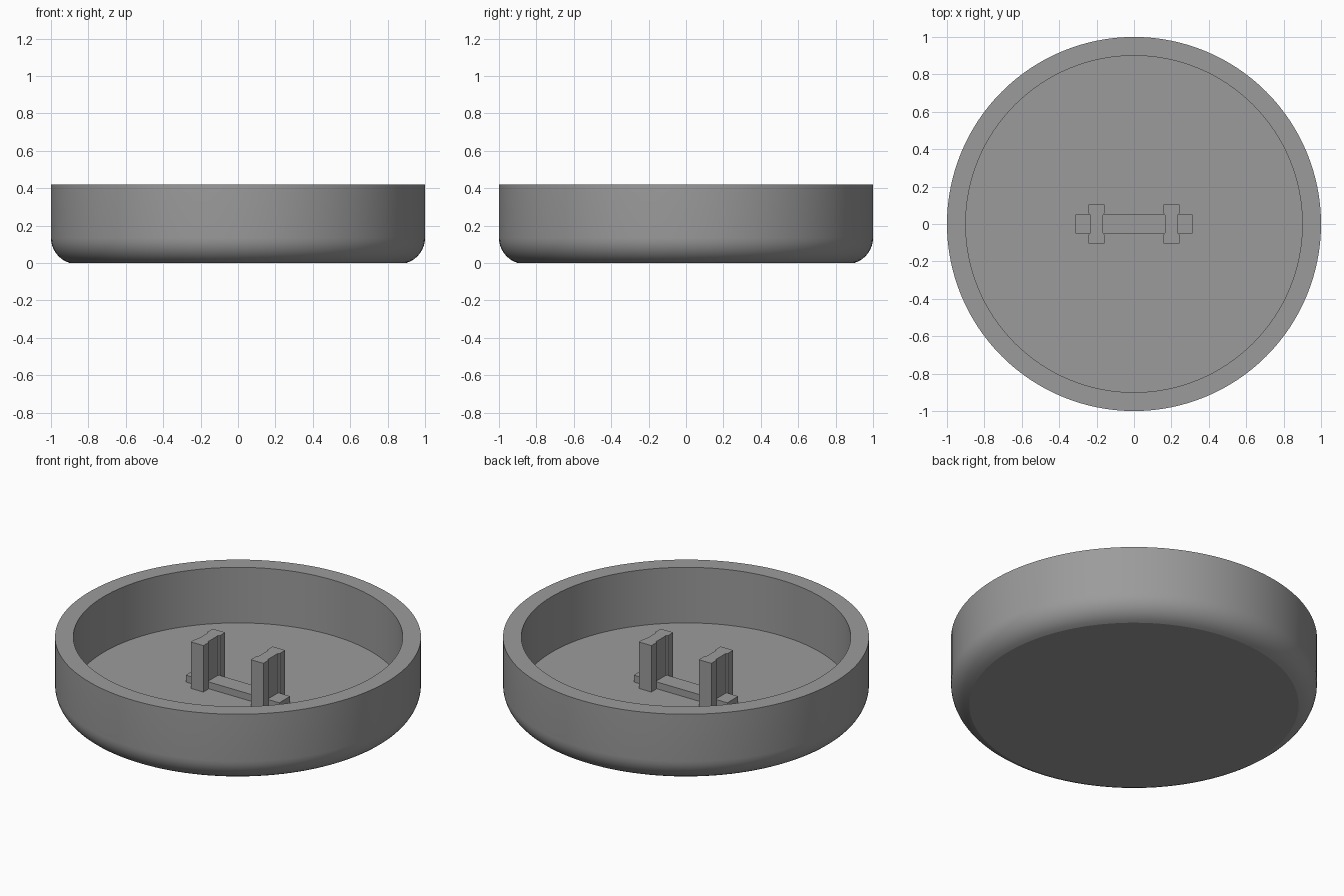
import bpy, bmesh, math

if "Cube" in bpy.data.objects:
    bpy.data.objects.remove(bpy.data.objects["Cube"])

FLOOR = 0.085
grey = bpy.data.materials.new("mid_grey")
grey.diffuse_color = (0.33, 0.33, 0.33, 1)
grey.use_nodes = True
grey.node_tree.nodes["Principled BSDF"].inputs["Base Color"].default_value = grey.diffuse_color


def add_object(name, bm):
    bmesh.ops.recalc_face_normals(bm, faces=bm.faces)
    mesh = bpy.data.meshes.new(name)
    bm.to_mesh(mesh)
    bm.free()
    obj = bpy.data.objects.new(name, mesh)
    bpy.context.collection.objects.link(obj)
    mesh.materials.append(grey)
    return obj


def prism(name, outline, z0, z1):
    bm = bmesh.new()
    face = bm.faces.new([bm.verts.new((x, y, z0)) for x, y in outline])
    top = bmesh.ops.extrude_face_region(bm, geom=[face])["geom"]
    verts = [v for v in top if isinstance(v, bmesh.types.BMVert)]
    bmesh.ops.translate(bm, verts=verts, vec=(0, 0, z1 - z0))
    return add_object(name, bm)


# Round shell: a profile with a rounded lower edge, spun about z
R_ARC, H_ARC, STEPS = 0.141, 0.135, 8
end = math.acos((R_ARC - 0.1) / R_ARC)
profile = [(0, FLOOR), (0.9, FLOOR), (0.9, 0.42), (1, 0.42)]
for i in range(STEPS + 1):
    a = end * i / STEPS
    profile.append((1 - R_ARC + R_ARC * math.cos(a), H_ARC - R_ARC * math.sin(a)))
profile[-1] = (0.9, 0)
profile.append((0, 0))

bm = bmesh.new()
verts = [bm.verts.new((r, 0, z)) for r, z in profile]
edges = [bm.edges.new(pair) for pair in zip(verts, verts[1:])]
bmesh.ops.spin(bm, geom=verts + edges, cent=(0, 0, 0), axis=(0, 0, 1),
               angle=2 * math.pi, steps=128, use_duplicate=False)
bmesh.ops.remove_doubles(bm, verts=bm.verts, dist=0.0005)
shell = add_object("round_shell", bm)
bpy.context.view_layer.objects.active = shell
shell.select_set(True)
bpy.ops.object.shade_smooth_by_angle(angle=math.radians(14))
shell.select_set(False)

# Two upright clips with a shallow groove down each broad side
half = [(0.042, -0.104), (0.042, -0.056), (0.033, -0.046),
        (0.033, 0.046), (0.042, 0.056), (0.042, 0.104)]
section = half + [(-x, -y) for x, y in half]
for side, cx in (("left", -0.2), ("right", 0.2)):
    prism(side + "_clip", [(cx + x, y) for x, y in section], FLOOR - 0.01, 0.365)

# Low bar joining the clips
prism("cross_bar", [(-0.312, -0.052), (0.312, -0.052), (0.312, 0.052), (-0.312, 0.052)],
      FLOOR - 0.01, 0.126)
